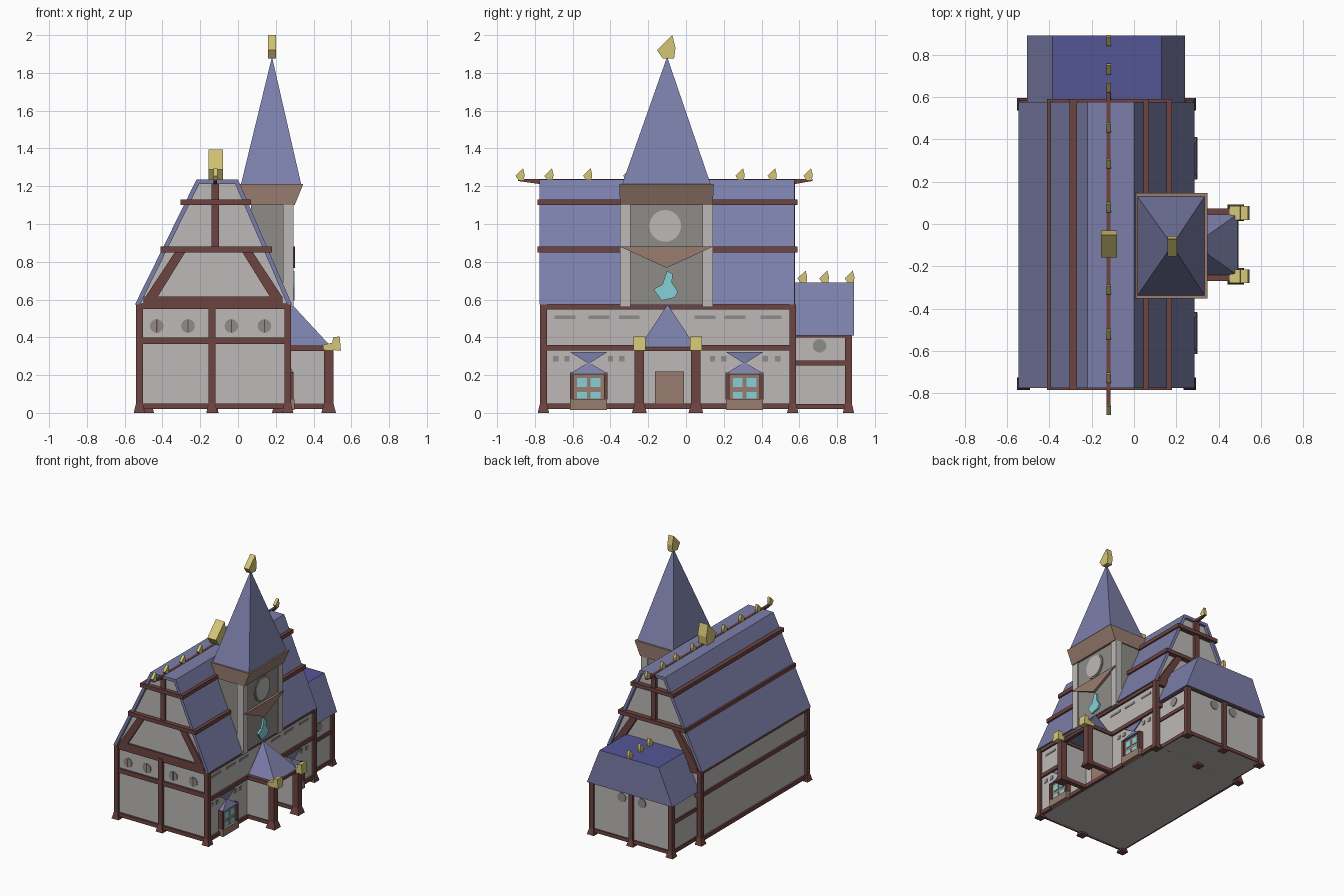
import bpy, bmesh, math
from mathutils import Vector


def material(name, r, g, b):
    m = bpy.data.materials.new(name)
    lin = [((c / 255 + 0.055) / 1.055) ** 2.4 for c in (r, g, b)]
    m.diffuse_color = (*lin, 1)
    return m


WALL = material("plaster grey", 188, 185, 183)
STONE = material("dark stone grey", 142, 140, 136)
BEAM = material("dark timber", 108, 68, 64)
WOOD = material("light timber", 152, 124, 110)
ROOF = material("slate blue", 124, 127, 170)
DEEP = material("deep blue", 84, 86, 150)
GOLD = material("gold", 212, 198, 118)
CYAN = material("cyan glass", 134, 208, 214)


def finish(name, bm, mat):
    bmesh.ops.recalc_face_normals(bm, faces=bm.faces[:])
    me = bpy.data.meshes.new(name)
    bm.to_mesh(me)
    bm.free()
    me.materials.append(mat)
    ob = bpy.data.objects.new(name, me)
    bpy.context.collection.objects.link(ob)
    return ob


def loft(name, a, b, mat):
    """Solid between two matching loops of points."""
    bm = bmesh.new()
    va = [bm.verts.new(p) for p in a]
    vb = [bm.verts.new(p) for p in b]
    bm.faces.new(va)
    bm.faces.new(vb)
    n = len(a)
    for i in range(n):
        j = (i + 1) % n
        bm.faces.new((va[i], va[j], vb[j], vb[i]))
    return finish(name, bm, mat)


def along_y(name, prof, y0, y1, mat):
    return loft(name, [(x, y0, z) for x, z in prof], [(x, y1, z) for x, z in prof], mat)


def along_x(name, prof, x0, x1, mat):
    return loft(name, [(x0, y, z) for y, z in prof], [(x1, y, z) for y, z in prof], mat)


def rect(x0, x1, y0, y1, z):
    return [(x0, y0, z), (x1, y0, z), (x1, y1, z), (x0, y1, z)]


def box(name, x0, x1, y0, y1, z0, z1, mat):
    return loft(name, rect(x0, x1, y0, y1, z0), rect(x0, x1, y0, y1, z1), mat)


def pyramid(name, base, apex, mat):
    bm = bmesh.new()
    vs = [bm.verts.new(p) for p in base]
    t = bm.verts.new(apex)
    bm.faces.new(vs)
    for i in range(len(vs)):
        bm.faces.new((vs[i], vs[(i + 1) % len(vs)], t))
    return finish(name, bm, mat)


def disc_profile(u, v, r, n=16):
    return [(u + r * math.cos(math.tau * i / n), v + r * math.sin(math.tau * i / n)) for i in range(n)]


def post(name, x, y, top, w=0.036, flare=0.012):
    h = w / 2
    g = h + flare
    box(name, x - h, x + h, y - h, y + h, 0.03, top, BEAM)
    loft(name + "_foot", rect(x - g, x + g, y - g, y + g, 0), rect(x - h, x + h, y - h, y + h, 0.05), BEAM)


def finial(name, x, y, z, s, w):
    """Leaf shaped golden finial, s = height."""
    prof = [(-0.2, 0), (-0.45, 0.36), (0.2, 1), (0.33, 0.45), (0.27, 0)]
    along_x(name, [(y + u * s, z + v * s) for u, v in prof], x - w / 2, x + w / 2, GOLD)


# main hall: plaster body with gables, and roof shell
outer = [(-0.545, 0.575), (-0.22, 1.235), (0.0, 1.235), (0.285, 0.575)]
inner = [(-0.518, 0.575), (-0.205, 1.212), (-0.015, 1.212), (0.26, 0.575)]
along_y("hall_body", [(-0.518, 0.02)] + inner + [(0.26, 0.02)], -0.752, 0.552, WALL)
along_y("hall_roof", outer + inner[::-1], -0.775, 0.575, ROOF)

# roof girdle beams and ridge beam
box("lower_roof_beam", -0.41, 0.18, -0.785, 0.59, 0.85, 0.88, BEAM)
box("upper_roof_beam", -0.305, 0.07, -0.785, 0.59, 1.10, 1.13, BEAM)
along_x("ridge_beam", [(-0.89, 1.238), (0.67, 1.238), (0.67, 1.228), (0.58, 1.212), (-0.78, 1.212), (-0.89, 1.228)],
        -0.13, -0.11, BEAM)

# hall corner posts and gable timbers, front and back
for y, tag, s in ((-0.755, "front", -1), (0.565, "back", 1)):
    for x in (-0.522, -0.138, 0.263):
        post(tag + "_post", x, y, 0.575)
    y0, y1 = y - 0.012, y + 0.012
    for z0, z1 in ((0.02, 0.05), (0.365, 0.40), (0.55, 0.58)):
        box(tag + "_rail", -0.53, 0.272, y0, y1, z0, z1, BEAM)
    box(tag + "_gable_sill", -0.50, 0.235, y0, y1, 0.58, 0.615, BEAM)
    box(tag + "_king_post", -0.14, -0.10, y0, y1, 0.88, 1.225, BEAM)
    for m in (-1, 1):
        c = -0.128
        along_y(tag + "_brace", [(c + m * 0.365, 0.61), (c + m * 0.30, 0.61), (c + m * 0.145, 0.86),
                                 (c + m * 0.20, 0.86)], y0, y1, BEAM)

# side rails of the hall
for x, zm in ((-0.52, 0.365), (0.262, 0.33)):
    for z0 in (0.02, zm, 0.548):
        box("side_rail", x - 0.012, x + 0.012, -0.755, 0.565, z0, z0 + 0.03, BEAM)

# round windows on the front
for x in (-0.43, -0.265, -0.035, 0.14):
    along_y("round_window", disc_profile(x, 0.46, 0.036), -0.758, -0.75, STONE)
    box("window_bar", x - 0.003, x + 0.003, -0.76, -0.752, 0.426, 0.494, BEAM)

# small vents on the right wall
for y in (-0.64, -0.46, -0.30, 0.10, 0.26, 0.45):
    box("long_vent", 0.258, 0.264, y - 0.055, y + 0.055, 0.498, 0.516, STONE)
for y in (-0.69, -0.63, -0.40, -0.34, 0.14, 0.20, 0.42, 0.485):
    box("short_vent", 0.258, 0.264, y - 0.014, y + 0.014, 0.272, 0.302, STONE)

# bay windows on the right wall
for c in (-0.515, 0.31):
    box("bay_sill", 0.255, 0.30, c - 0.098, c + 0.098, 0.015, 0.07, WOOD)
    box("bay_frame", 0.255, 0.28, c - 0.085, c + 0.085, 0.07, 0.205, WOOD)
    for m in (-1, 1):
        box("bay_jamb", 0.255, 0.295, c + m * 0.09 - 0.01, c + m * 0.09 + 0.01, 0.07, 0.215, BEAM)
        for z0, z1 in ((0.075, 0.11), (0.138, 0.185)):
            box("bay_pane", 0.275, 0.285, c + m * 0.036 - 0.026, c + m * 0.036 + 0.026, z0, z1, CYAN)
    pyramid("bay_roof", rect(0.255, 0.297, c - 0.10, c + 0.10, 0.208), (0.262, c, 0.268), ROOF)
    along_x("bay_crest", [(c, 0.26), (c + 0.098, 0.322), (c - 0.098, 0.322)], 0.256, 0.268, ROOF)

# porch with side walls, door, roof and golden caps
box("door", 0.255, 0.272, -0.165, -0.01, 0.03, 0.22, WOOD)
for y in (-0.247, 0.052):
    post("porch_post", 0.48, y, 0.35, 0.05, 0.014)
    box("porch_side_wall", 0.26, 0.47, y - 0.012, y + 0.012, 0.03, 0.34, WALL)
    box("porch_bottom_rail", 0.26, 0.47, y - 0.018, y + 0.018, 0.02, 0.05, BEAM)
    box("porch_top_rail", 0.26, 0.49, y - 0.022, y + 0.022, 0.328, 0.358, BEAM)
    along_y("porch_cap", [(0.45, 0.335), (0.45, 0.36), (0.50, 0.372), (0.503, 0.40), (0.538, 0.405), (0.545, 0.33)],
            y - 0.032, y + 0.032, GOLD)
box("porch_lintel", 0.46, 0.49, -0.247, 0.052, 0.328, 0.355, BEAM)
pyramid("porch_roof", rect(0.26, 0.493, -0.245, 0.05, 0.35), (0.285, -0.0975, 0.575), ROOF)

# tower with corner pillars, gable plate, clock and crystal
box("tower_body", 0.07, 0.284, -0.342, 0.134, 0.57, 1.11, STONE)
for y in (-0.35, 0.088):
    box("tower_pillar", 0.237, 0.293, y, y + 0.055, 0.56, 1.11, WALL)
along_x("tower_gable_plate", [(-0.35, 0.88), (0.143, 0.88), (-0.103, 0.768)], 0.282, 0.303, WOOD)
along_x("clock_rim", disc_profile(-0.11, 0.99, 0.097, 24), 0.28, 0.29, STONE)
along_x("clock_face", disc_profile(-0.11, 0.99, 0.084, 24), 0.28, 0.294, WALL)
along_x("crystal", [(-0.13, 0.595), (-0.172, 0.655), (-0.125, 0.68), (-0.10, 0.752), (-0.07, 0.735),
                    (-0.075, 0.69), (-0.042, 0.64), (-0.06, 0.61)], 0.28, 0.298, CYAN)
loft("tower_cornice", rect(0.06, 0.30, -0.35, 0.143, 1.10), rect(0.005, 0.346, -0.352, 0.146, 1.212), WOOD)
pyramid("spire", rect(0.016, 0.334, -0.338, 0.13, 1.212), (0.18, -0.1, 1.885), ROOF)
finial("spire_finial", 0.18, -0.097, 1.875, 0.125, 0.044)

# ridge finials
finial("large_ridge_finial", -0.118, -0.085, 1.23, 0.165, 0.075)
for y in (-0.875, -0.722, -0.517, -0.305, 0.083, 0.29, 0.46, 0.65):
    finial("ridge_finial", -0.12, y, 1.233, 0.062, 0.022)

# rear wing
box("wing_body", -0.478, 0.213, 0.54, 0.862, 0.02, 0.415, WALL)
wing = along_y("wing_roof", [(-0.505, 0.41), (-0.385, 0.69), (0.13, 0.69), (0.24, 0.41)], 0.56, 0.89, ROOF)
wing.data.materials.append(DEEP)
for p in wing.data.polygons:
    if p.normal.z > 0.9:
        p.material_index = 1
for x in (-0.475, -0.1325, 0.21):
    post("wing_post", x, 0.86, 0.42)
for z0 in (0.02, 0.25, 0.40):
    for x in (-0.478, 0.213):
        box("wing_side_rail", x - 0.01, x + 0.01, 0.56, 0.86, z0, z0 + 0.028, BEAM)
    if z0 != 0.25:
        box("wing_back_rail", -0.475, 0.21, 0.85, 0.872, z0, z0 + 0.028, BEAM)
for x in (-0.22, -0.045):
    along_y("wing_back_window", disc_profile(x, 0.355, 0.036), 0.86, 0.868, STONE)
along_x("wing_side_window", disc_profile(0.707, 0.355, 0.036), 0.21, 0.218, STONE)
for y in (0.62, 0.735, 0.87):
    finial("wing_finial", -0.12, y, 0.688, 0.066, 0.022)
